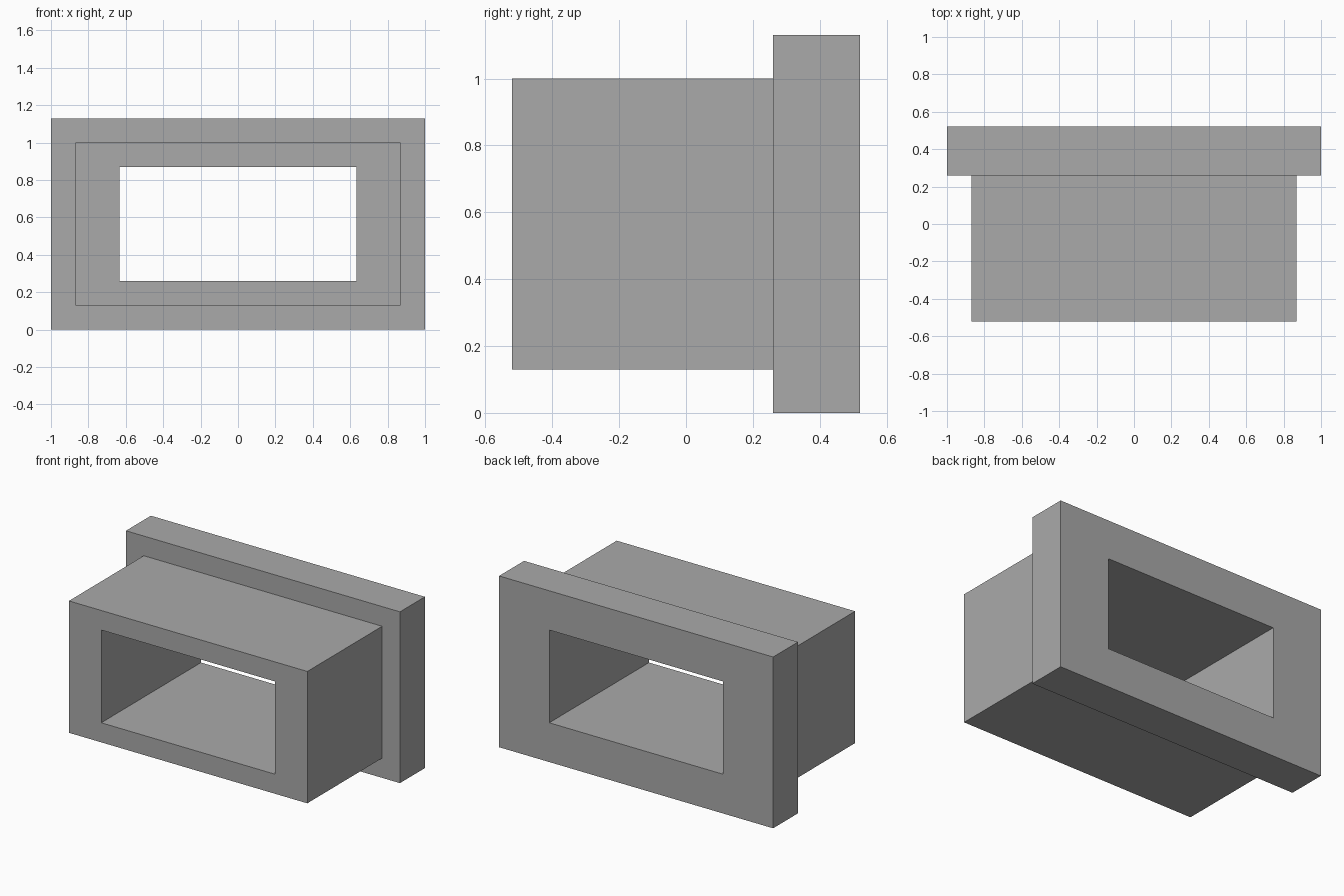
import bpy
import bmesh

cube = bpy.data.objects.get("Cube")
if cube:
    bpy.data.objects.remove(cube, do_unlink=True)

# Material
grey = bpy.data.materials.new("plain_grey")
grey.use_nodes = True
colour = (0.4, 0.4, 0.4, 1.0)
grey.diffuse_color = colour
grey.node_tree.nodes["Principled BSDF"].inputs["Base Color"].default_value = colour

# Main dimensions
MID_Z = 0.565
FRONT, STEP, BACK = -0.52, 0.26, 0.52
OPENING = (0.634, 0.306)
BODY = (0.87, 0.435)
FLANGE = (1.0, 0.565)


def rectangle_loop(bm, half_size, y):
    """Four corners of an upright rectangle at depth y."""
    hx, hz = half_size
    corners = ((-1, -1), (1, -1), (1, 1), (-1, 1))
    return [bm.verts.new((sx * hx, y, MID_Z + sz * hz)) for sx, sz in corners]


# Flanged sleeve: one closed profile carried around the opening
sections = [
    (OPENING, FRONT), (BODY, FRONT), (BODY, STEP),
    (FLANGE, STEP), (FLANGE, BACK), (OPENING, BACK),
]
bm = bmesh.new()
loops = [rectangle_loop(bm, size, y) for size, y in sections]
for i, loop in enumerate(loops):
    following = loops[(i + 1) % len(loops)]
    for j in range(4):
        k = (j + 1) % 4
        bm.faces.new((loop[j], loop[k], following[k], following[j]))
bmesh.ops.recalc_face_normals(bm, faces=bm.faces)

mesh = bpy.data.meshes.new("flanged_sleeve")
bm.to_mesh(mesh)
bm.free()
mesh.materials.append(grey)
sleeve = bpy.data.objects.new("flanged_sleeve", mesh)
bpy.context.collection.objects.link(sleeve)
